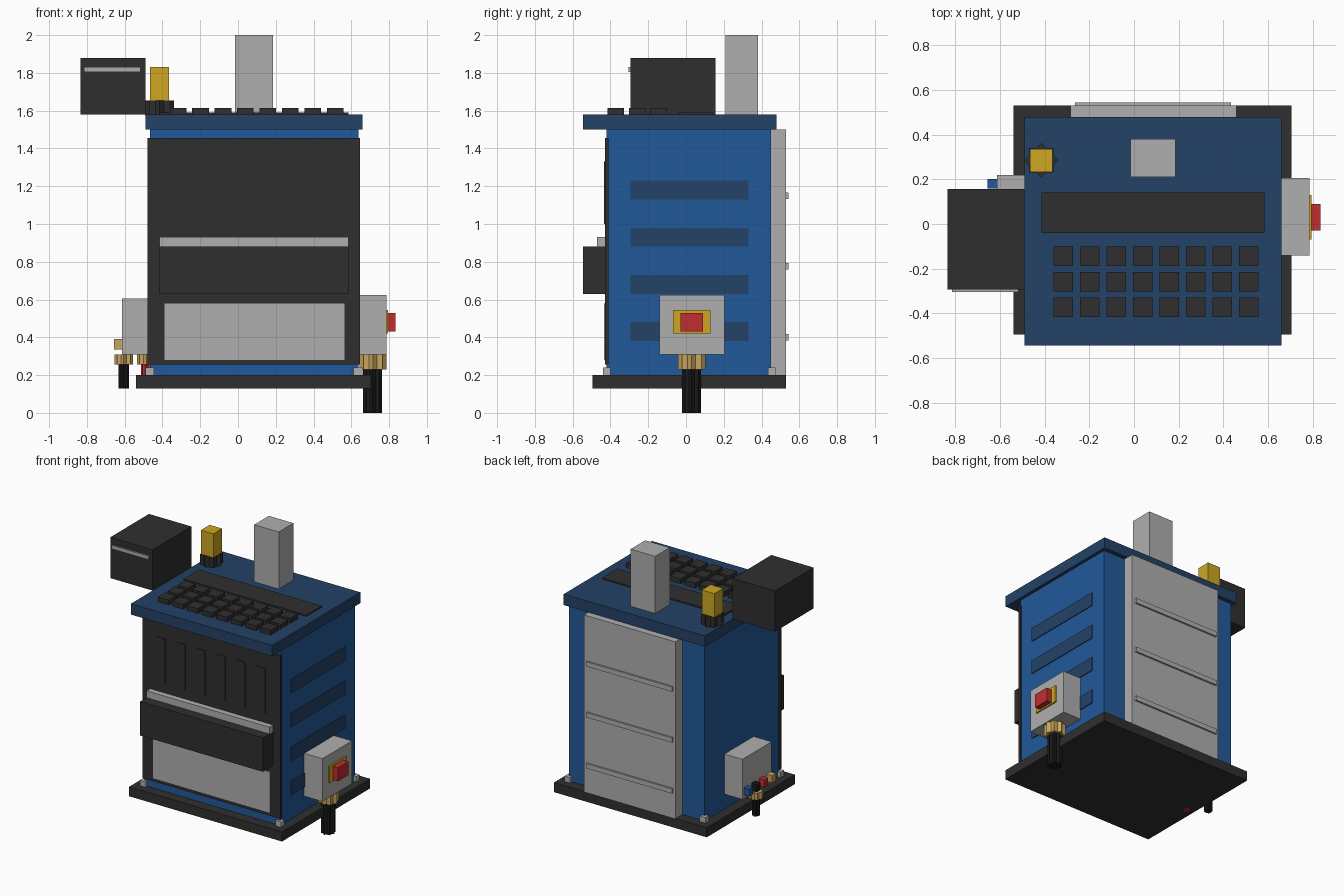
import bpy, bmesh, math

cube = bpy.data.objects.get("Cube")
if cube:
    bpy.data.objects.remove(cube, do_unlink=True)


def material(name, r, g, b):
    m = bpy.data.materials.new(name)
    m.use_nodes = True
    m.diffuse_color = (r, g, b, 1)
    m.node_tree.nodes["Principled BSDF"].inputs["Base Color"].default_value = (r, g, b, 1)
    return m


BLUE = material("machine blue", 0.016, 0.10, 0.32)
NAVY = material("dark blue", 0.017, 0.054, 0.133)
BLACK = material("charcoal", 0.028, 0.028, 0.028)
GREY = material("light grey", 0.42, 0.43, 0.42)
YELLOW = material("signal yellow", 0.62, 0.39, 0.016)
RED = material("signal red", 0.52, 0.027, 0.03)
BRASS = material("brass", 0.58, 0.38, 0.11)
RUBBER = material("cable black", 0.009, 0.009, 0.009)


def finish(bm, name, mat):
    bmesh.ops.recalc_face_normals(bm, faces=bm.faces)
    mesh = bpy.data.meshes.new(name)
    bm.to_mesh(mesh)
    bm.free()
    mesh.materials.append(mat)
    ob = bpy.data.objects.new(name, mesh)
    bpy.context.collection.objects.link(ob)
    return ob


def box(name, mat, x, y, z):
    """Box from (min, max) ranges on each axis."""
    bm = bmesh.new()
    bmesh.ops.create_cube(bm, size=1)
    for v in bm.verts:
        v.co = [(r[0] + r[1]) / 2 + c * (r[1] - r[0]) for r, c in zip((x, y, z), v.co)]
    return finish(bm, name, mat)


def star_prism(name, mat, x, y, radius, z0, z1, points=8):
    """Upright fluted prism with a star cross-section."""
    bm = bmesh.new()
    ring = []
    for i in range(points * 2):
        a = math.pi * i / points
        r = radius if i % 2 == 0 else radius * 0.77
        ring.append(bm.verts.new((x + r * math.cos(a), y + r * math.sin(a), z0)))
    base = bm.faces.new(ring)
    top = bmesh.ops.extrude_face_region(bm, geom=[base])["geom"]
    for v in top:
        if isinstance(v, bmesh.types.BMVert):
            v.co.z = z1
    return finish(bm, name, mat)


# Cabinet
box("base_plate", BLACK, (-0.54, 0.705), (-0.495, 0.53), (0.13, 0.2))
box("cabinet_body", BLUE, (-0.467, 0.637), (-0.42, 0.45), (0.2, 1.5))
box("lid", NAVY, (-0.49, 0.66), (-0.545, 0.48), (1.5, 1.58))
for i, x in enumerate((-0.467, 0.635)):
    for j, y in enumerate((-0.42, 0.455)):
        box(f"corner_bolt_{i}{j}", GREY, (x - 0.023, x + 0.023),
            (y - 0.02, y + 0.02), (0.2, 0.24))

# Front panel, slats, tray and lower plate
box("front_panel", BLACK, (-0.478, 0.645), (-0.428, -0.41), (0.255, 1.455))
for i in range(6):
    x = -0.325 + i * 0.163
    box(f"front_slat_{i}", BLACK, (x - 0.035, x + 0.035), (-0.434, -0.425), (1.0, 1.33))
box("tray", BLACK, (-0.415, 0.585), (-0.545, -0.425), (0.63, 0.88))
box("tray_bar", GREY, (-0.415, 0.585), (-0.47, -0.425), (0.88, 0.93))
box("lower_plate", GREY, (-0.39, 0.565), (-0.434, -0.425), (0.28, 0.58))

# Side vents
for i in range(4):
    z = 0.38 + i * 0.25
    box(f"side_vent_{i}", NAVY, (0.63, 0.643), (-0.295, 0.33), (z, z + 0.1))

# Back panel and ribs
box("back_panel", GREY, (-0.285, 0.46), (0.445, 0.53), (0.2, 1.5))
for i in range(3):
    z = 0.383 + i * 0.375
    box(f"back_rib_{i}", GREY, (-0.265, 0.435), (0.525, 0.543), (z, z + 0.035))

# Switch box with its cable
box("switch_box", GREY, (0.63, 0.785), (-0.14, 0.205), (0.31, 0.625))
box("switch_plate", YELLOW, (0.78, 0.795), (-0.07, 0.13), (0.42, 0.545))
box("stop_switch", RED, (0.79, 0.835), (-0.03, 0.09), (0.43, 0.53))
star_prism("switch_gland", BRASS, 0.715, 0.03, 0.072, 0.23, 0.31)
star_prism("switch_cable", RUBBER, 0.713, 0.03, 0.05, 0.0, 0.23)

# Connector box with sockets and cables
box("connector_box", GREY, (-0.613, -0.46), (-0.12, 0.22), (0.31, 0.605))
for i, mat in enumerate((BLUE, RUBBER, RED, BRASS)):
    y = 0.18 - i * 0.088
    box(f"socket_{i}", mat, (-0.657, -0.61), (y - 0.022, y + 0.022), (0.335, 0.39))
for i, (x, y, mat) in enumerate(((-0.605, 0.05, RUBBER), (-0.485, -0.03, RED))):
    star_prism(f"connector_gland_{i}", BRASS, x, y, 0.05, 0.257, 0.31)
    star_prism(f"connector_cable_{i}", mat, x, y, 0.028, 0.129, 0.26)

# Lid: display strip, keys, chimney
box("display_strip", BLACK, (-0.415, 0.585), (-0.04, 0.14), (1.575, 1.59))
for row in range(3):
    for col in range(8):
        x, y = -0.317 + col * 0.1187, -0.145 - row * 0.1135
        box(f"key_{row}_{col}", BLACK, (x - 0.044, x + 0.044),
            (y - 0.044, y + 0.044), (1.575, 1.615))
box("chimney", GREY, (-0.015, 0.185), (0.21, 0.38), (1.575, 2.0))

# Lamp
star_prism("lamp_socket", BLACK, -0.415, 0.285, 0.077, 1.575, 1.655)
box("lamp", YELLOW, (-0.466, -0.364), (0.233, 0.336), (1.58, 1.83))

# Printer box beside the lid
box("printer_box", BLACK, (-0.835, -0.49), (-0.293, 0.157), (1.58, 1.88))
box("paper_slot", GREY, (-0.815, -0.517), (-0.305, -0.29), (1.805, 1.83))
